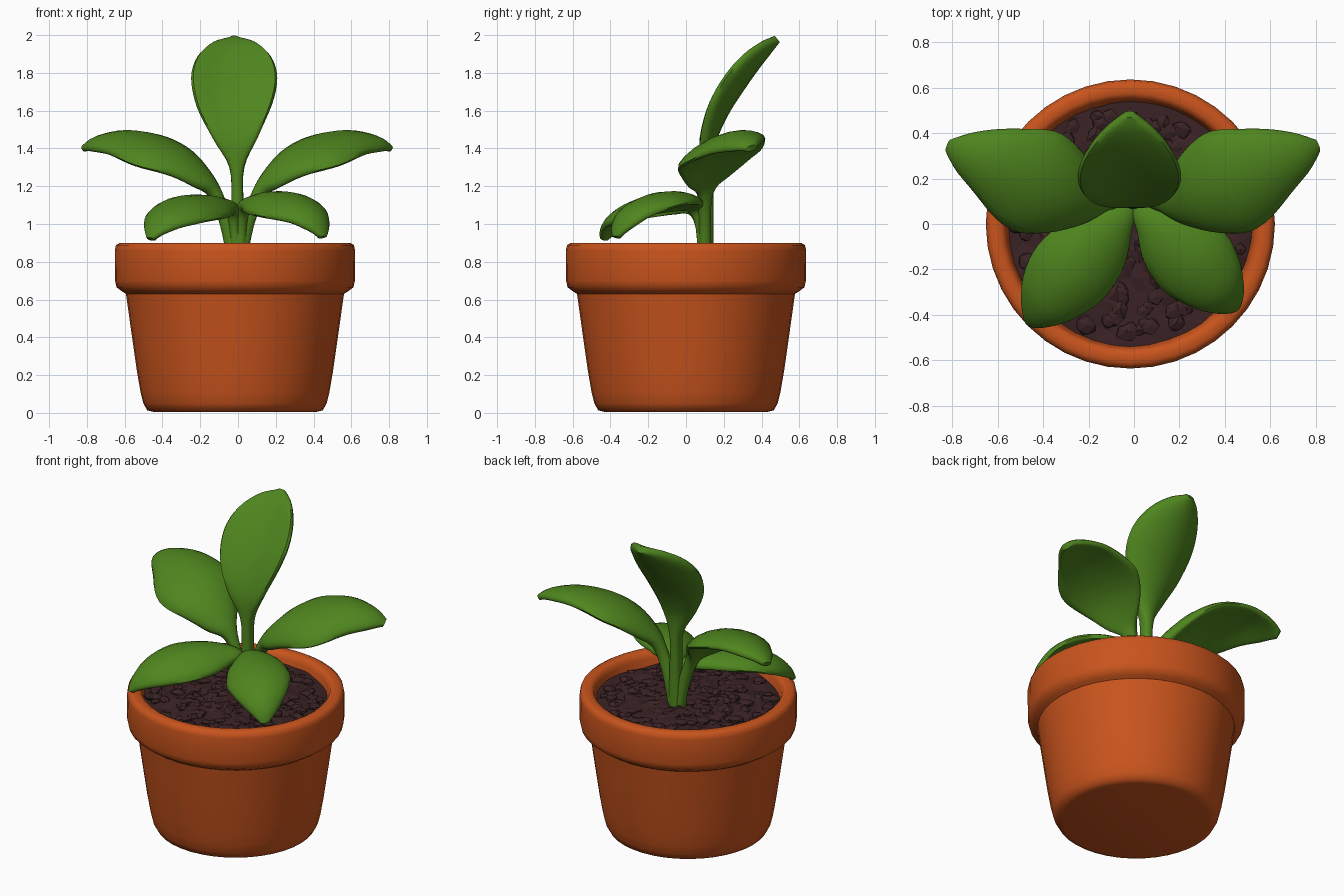
import bpy, bmesh, math, random
from mathutils import Vector

if "Cube" in bpy.data.objects:
    bpy.data.objects.remove(bpy.data.objects["Cube"])

random.seed(4)


def material(name, rgb):
    m = bpy.data.materials.new(name)
    m.diffuse_color = (*rgb, 1)
    m.use_nodes = True
    m.node_tree.nodes["Principled BSDF"].inputs["Base Color"].default_value = m.diffuse_color
    return m


TERRACOTTA = material("terracotta", (0.58, 0.088, 0.012))
SOIL = material("dark soil", (0.042, 0.016, 0.018))
GREEN = material("leaf green", (0.078, 0.235, 0.013))


def finish(bm, name, mat, angle=None):
    bmesh.ops.recalc_face_normals(bm, faces=bm.faces)
    me = bpy.data.meshes.new(name)
    bm.to_mesh(me)
    bm.free()
    ob = bpy.data.objects.new(name, me)
    bpy.context.collection.objects.link(ob)
    me.materials.append(mat)
    if angle:
        bpy.ops.object.select_all(action='DESELECT')
        ob.select_set(True)
        bpy.context.view_layer.objects.active = ob
        bpy.ops.object.shade_smooth_by_angle(angle=math.radians(angle))
    return ob


def bridge(bm, a, b):
    n = len(a)
    for i in range(n):
        bm.faces.new((a[i], a[(i + 1) % n], b[(i + 1) % n], b[i]))


def lathe(name, profile, mat, seg, cx, angle):
    bm = bmesh.new()
    rings = [[bm.verts.new((cx + r * math.cos(2 * math.pi * i / seg),
                            r * math.sin(2 * math.pi * i / seg), z)) for i in range(seg)]
             for r, z in profile]
    for a, b in zip(rings, rings[1:]):
        bridge(bm, a, b)
    bm.faces.new(rings[0])
    bm.faces.new(rings[-1])
    return finish(bm, name, mat, angle)


# Pot with overhanging rim and hollow top
CX = -0.016
lathe("pot", [(0.43, 0.005), (0.465, 0.014), (0.485, 0.05), (0.5, 0.11), (0.519, 0.22),
              (0.549, 0.43), (0.577, 0.63), (0.598, 0.643), (0.627, 0.665), (0.635, 0.7),
              (0.636, 0.86), (0.63, 0.888), (0.61, 0.9), (0.575, 0.9), (0.555, 0.89),
              (0.546, 0.86), (0.52, 0.76)], TERRACOTTA, 40, CX, 50)

# Soil: bumpy disc
bm = bmesh.new()
SEG, RINGS = 36, 9
rings = []
for k in range(1, RINGS + 1):
    r = 0.54 * k / RINGS
    ring = []
    for i in range(SEG):
        a = 2 * math.pi * (i + 0.5 * (k % 2)) / SEG
        z = 0.84 - 0.015 * (k / RINGS) ** 2 + random.uniform(-0.012, 0.012)
        ring.append(bm.verts.new((CX + r * math.cos(a), r * math.sin(a), z)))
    rings.append(ring)
for a, b in zip(rings, rings[1:]):
    bridge(bm, a, b)
bm.faces.new(rings[0])
finish(bm, "soil", SOIL)

# Soil clods scattered over the disc
bm = bmesh.new()
for _ in range(190):
    r, a = 0.5 * math.sqrt(random.random()), random.uniform(0, 2 * math.pi)
    size = random.uniform(0.028, 0.05)
    vs = bmesh.ops.create_icosphere(bm, subdivisions=1, radius=size)["verts"]
    for v in vs:
        v.co *= random.uniform(0.75, 1.2)
        v.co = Vector((CX + r * math.cos(a), r * math.sin(a), 0.83)) + Vector(
            (v.co.x, v.co.y, v.co.z * 0.5))
finish(bm, "soil_clods", SOIL)


def spline(points, steps):
    """Catmull-Rom through tuples of any length."""
    pts = [points[0]] + list(points) + [points[-1]]
    out = []
    for p0, p1, p2, p3 in zip(pts, pts[1:], pts[2:], pts[3:]):
        for s in range(steps):
            t = s / steps
            out.append([0.5 * (2 * b + (c - a) * t + (2 * a - 5 * b + 4 * c - d) * t * t
                               + (3 * b - a - 3 * c + d) * t ** 3)
                        for a, b, c, d in zip(p0, p1, p2, p3)])
    return out + [list(points[-1])]


def leaf(name, points, side, droop):
    """Loft stem and blade; each point is x, y, z, half width, half thickness."""
    path = spline(points, 4)
    pos = [Vector(p[:3]) for p in path]
    bm = bmesh.new()
    rings = []
    n = 20
    for i, p in enumerate(path):
        t = (pos[min(i + 1, len(pos) - 1)] - pos[max(i - 1, 0)]).normalized()
        s = Vector(side)
        s = (s - t * s.dot(t)).normalized()
        up = s.cross(t)
        w, th = p[3], p[4]
        ring = []
        for j in range(n):
            a = 2 * math.pi * j / n
            u, v = math.cos(a), math.sin(a)
            v = math.copysign(abs(v) ** 0.7, v)
            sag = droop * max(w - 0.035, 0) * u * u
            ring.append(bm.verts.new(pos[i] + s * (w * u) + up * (th * v - sag)))
        rings.append(ring)
    for a, b in zip(rings, rings[1:]):
        bridge(bm, a, b)
    bm.faces.new(rings[0])
    bm.faces.new(rings[-1])
    return finish(bm, name, GREEN, 60)


# Tall back leaf, its edges cupped forward
leaf("back_leaf", [(0.0, 0.1, 0.8, 0.045, 0.045), (-0.003, 0.105, 1.1, 0.033, 0.04),
                   (-0.006, 0.108, 1.3, 0.04, 0.04), (-0.013, 0.122, 1.45, 0.12, 0.043),
                   (-0.02, 0.185, 1.6, 0.2, 0.045), (-0.02, 0.27, 1.735, 0.228, 0.046),
                   (-0.02, 0.355, 1.85, 0.195, 0.043), (-0.02, 0.43, 1.935, 0.115, 0.036),
                   (-0.02, 0.483, 1.98, 0.025, 0.022)], (1, 0, 0), -0.36)

# Mirrored pair of long side leaves
for sx, name in ((1, "right_leaf"), (-1, "left_leaf")):
    pts = [(0.01, 0.1, 0.8, 0.035, 0.04), (0.055, 0.1, 1.0, 0.03, 0.036),
           (0.115, 0.1, 1.16, 0.042, 0.036), (0.18, 0.1, 1.25, 0.12, 0.038),
           (0.29, 0.128, 1.352, 0.205, 0.04), (0.43, 0.175, 1.42, 0.242, 0.04),
           (0.6, 0.25, 1.455, 0.18, 0.036), (0.74, 0.31, 1.435, 0.1, 0.03),
           (0.81, 0.345, 1.4, 0.03, 0.018)]
    leaf(name, [(sx * p[0] - 0.005, *p[1:]) for p in pts],
         (0.3, -0.95 * sx, -0.24 * sx), 0.3)

# Short front leaves folding down over the rim
leaf("front_right_leaf", [(0.01, 0.1, 0.8, 0.035, 0.038), (0.015, 0.085, 0.98, 0.03, 0.034),
                          (0.03, 0.05, 1.085, 0.045, 0.034), (0.09, 0.0, 1.12, 0.115, 0.035),
                          (0.17, -0.085, 1.135, 0.17, 0.036), (0.275, -0.19, 1.122, 0.187, 0.036),
                          (0.37, -0.29, 1.07, 0.145, 0.033), (0.425, -0.345, 0.995, 0.085, 0.027),
                          (0.447, -0.367, 0.93, 0.025, 0.018)], (-0.7, -0.7, -0.17), 0.36)
leaf("front_left_leaf", [(-0.01, 0.1, 0.8, 0.035, 0.038), (-0.015, 0.085, 0.98, 0.03, 0.034),
                         (-0.03, 0.05, 1.075, 0.045, 0.034), (-0.09, -0.01, 1.105, 0.11, 0.035),
                         (-0.175, -0.11, 1.117, 0.17, 0.036), (-0.285, -0.23, 1.105, 0.188, 0.036),
                         (-0.38, -0.34, 1.05, 0.15, 0.033), (-0.435, -0.405, 0.98, 0.085, 0.027),
                         (-0.46, -0.433, 0.92, 0.025, 0.018)], (-0.7, 0.7, 0.17), 0.36)
